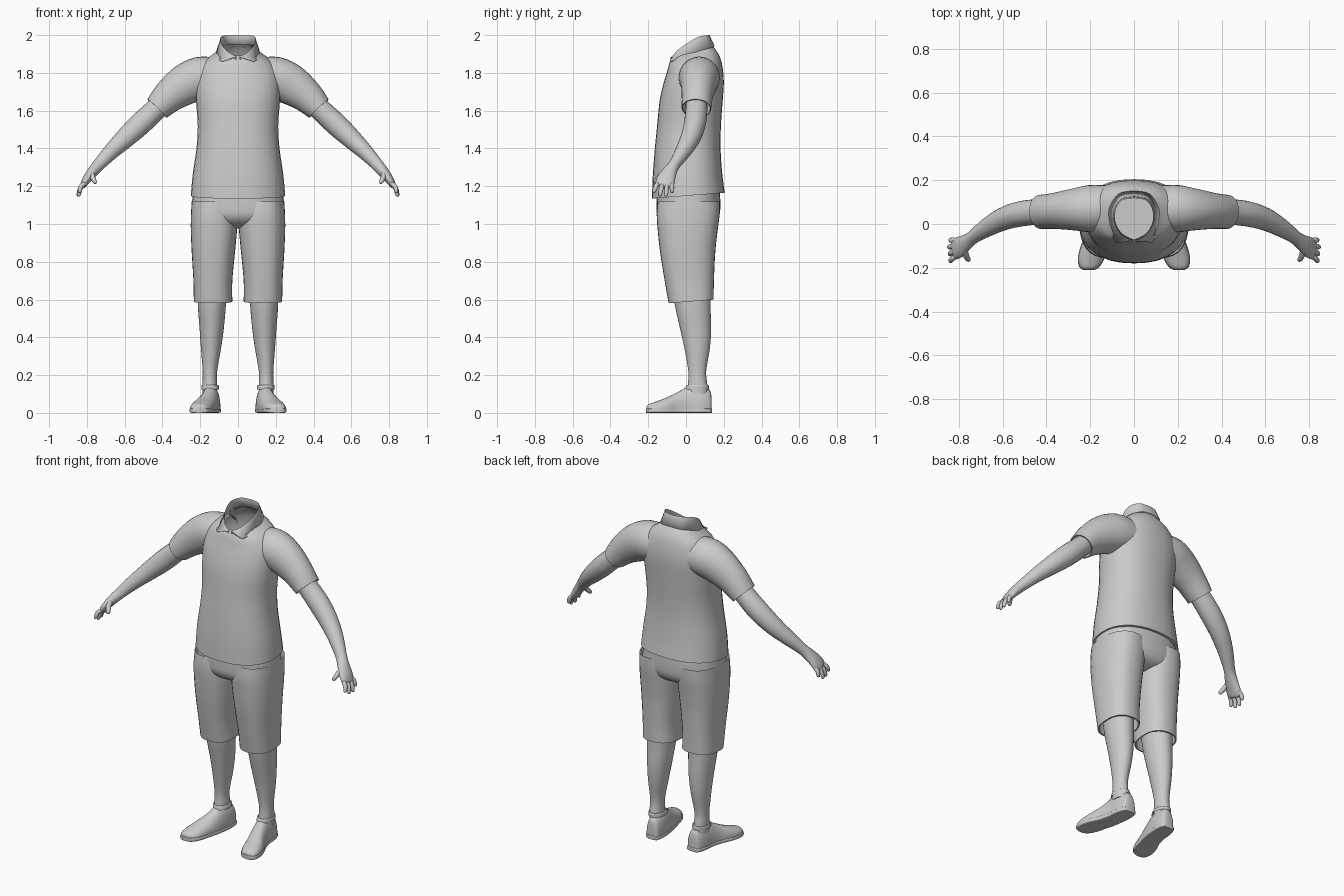
import bpy, bmesh, math
from mathutils import Vector

cube = bpy.data.objects.get("Cube")
if cube:
    bpy.data.objects.remove(cube, do_unlink=True)

grey = bpy.data.materials.new("plain grey")
grey.use_nodes = True
COLOUR = (0.6, 0.6, 0.6, 1)
grey.diffuse_color = COLOUR
grey.node_tree.nodes["Principled BSDF"].inputs["Base Color"].default_value = COLOUR

X, Y, Z = Vector((1, 0, 0)), Vector((0, 1, 0)), Vector((0, 0, 1))


def resample(keys, steps):
    """Smooth curve through tuples of any length."""
    ks = [Vector(k) for k in keys]
    out = []
    for i in range(len(ks) - 1):
        a, b, c, d = ks[max(i - 1, 0)], ks[i], ks[i + 1], ks[min(i + 2, len(ks) - 1)]
        for s in range(steps):
            t = s / steps
            out.append(0.5 * (2 * b + (c - a) * t + (2 * a - 5 * b + 4 * c - d) * t ** 2
                              + (3 * b - a - 3 * c + d) * t ** 3))
    return out + [ks[-1]]


def skin(name, rows, closed=True, caps=(), mirror=False):
    """Join rows of points into one smooth surface."""
    bm = bmesh.new()
    grid = [[bm.verts.new(p) for p in row] for row in rows]
    n = len(grid[0])
    for r, q in zip(grid, grid[1:]):
        for j in range(n if closed else n - 1):
            k = (j + 1) % n
            bm.faces.new((r[j], r[k], q[k], q[j]))
    for c in caps:
        bm.faces.new(grid[c])
    bmesh.ops.recalc_face_normals(bm, faces=bm.faces)
    mesh = bpy.data.meshes.new(name)
    bm.to_mesh(mesh)
    bm.free()
    mesh.materials.append(grey)
    ob = bpy.data.objects.new(name, mesh)
    bpy.context.collection.objects.link(ob)
    bpy.ops.object.select_all(action='DESELECT')
    ob.select_set(True)
    bpy.context.view_layer.objects.active = ob
    bpy.ops.object.shade_smooth_by_angle(angle=math.radians(45))
    if mirror:
        ob.modifiers.new("both sides", 'MIRROR')
    return ob


def oval(centre, u, v, power, n):
    pts = []
    for j in range(n):
        a = math.tau * j / n
        c, s = math.cos(a), math.sin(a)
        pts.append(centre + u * math.copysign(abs(c) ** (2 / power), c)
                   + v * math.copysign(abs(s) ** (2 / power), s))
    return pts


def with_lip(rows, scale=0.93):
    """Fold the last row inwards so an open hem shows cloth thickness."""
    def shrink(row, f):
        mid = sum(row, Vector()) / len(row)
        return [mid + (p - mid) * f for p in row]
    return rows + [shrink(rows[-1], scale), shrink(rows[-4], scale)]


def upright(name, keys, power=2.2, lip=False, caps=(), mirror=False):
    """Keys: z, left x, right x, front y, back y, tilt."""
    rows = []
    for z, x0, x1, y0, y1, tilt in resample(keys, 4):
        c = Vector(((x0 + x1) / 2, (y0 + y1) / 2, z))
        rows.append(oval(c, X * (x1 - x0) / 2, (Y + Z * tilt) * (y1 - y0) / 2, power, 32))
    return skin(name, with_lip(rows) if lip else rows, caps=caps, mirror=mirror)


def limb(name, keys, lip=False, caps=(), n=20, steps=4):
    """Keys: centre x, y, z, radius across, radius in the bending plane."""
    ks = resample(keys, steps)
    rows = []
    for i, k in enumerate(ks):
        t = (Vector(ks[min(i + 1, len(ks) - 1)][:3]) - Vector(ks[max(i - 1, 0)][:3])).normalized()
        u = (Y - t * Y.dot(t)).normalized()
        rows.append(oval(Vector(k[:3]), u * k[3], t.cross(u) * k[4], 2, n))
    return skin(name, with_lip(rows) if lip else rows, caps=caps, mirror=True)


# Shirt body, neck down to hem
half = [
    (1.925, .088, -.07, .125, .35), (1.9, .125, -.078, .155, .22),
    (1.865, .175, -.088, .182, .1), (1.81, .212, -.1, .196, .02),
    (1.74, .226, -.12, .2, 0), (1.65, .222, -.14, .194, 0),
    (1.52, .213, -.153, .185, 0), (1.4, .22, -.165, .183, 0),
    (1.26, .24, -.176, .192, .03), (1.15, .25, -.18, .205, .08)]
upright("shirt_body", [(z, -w, w, f, b, t) for z, w, f, b, t in half], 2.3, lip=True)

# Sleeves
limb("sleeve", [
    (.12, .072, 1.775, .105, .105), (.2, .07, 1.772, .108, .113),
    (.28, .066, 1.737, .095, .108), (.36, .06, 1.68, .083, .09),
    (.428, .055, 1.612, .078, .071)], lip=True, n=28)

# Folded collar: outer edge, ridge, and stand going back down into the neck
ridge = [(0, .125, 2.0), (.06, .112, 2.0), (.092, .06, 1.988),
         (.087, 0, 1.953), (.056, -.05, 1.915), (.008, -.076, 1.885)]
edge = [(0, .152, 1.94), (.07, .138, 1.935), (.112, .075, 1.918),
        (.115, .01, 1.893), (.106, -.045, 1.872), (.085, -.085, 1.865)]
ridge, edge = resample(ridge, 4), resample(edge, 4)
stand = [Vector((p.x * .95, .03 + (p.y - .03) * .93, p.z - .05)) for p in ridge]
collar = skin("collar", [edge, ridge, stand], closed=False, mirror=True)
thick = collar.modifiers.new("cloth", 'SOLIDIFY')
thick.thickness = .008

# Forearms and palms
limb("arm", [
    (.37, .055, 1.67, .056, .056), (.44, .055, 1.602, .058, .058),
    (.52, .046, 1.527, .058, .06), (.6, .022, 1.452, .052, .053),
    (.675, -.018, 1.38, .042, .042), (.735, -.06, 1.316, .031, .033),
    (.768, -.085, 1.278, .038, .029), (.8, -.106, 1.237, .049, .023),
    (.82, -.115, 1.205, .047, .016), (.826, -.118, 1.196, .03, .008)],
    caps=(0, -1))


# Fingers
def digit(name, base, tip, r):
    a, b = Vector(base), Vector(tip)
    bow = Vector((.008, 0, .006))
    keys = []
    for f, g in ((0, 1), (.45, 1), (.85, .85), (.97, .55), (1, .15)):
        p = a.lerp(b, f) + bow * math.sin(f * math.pi)
        keys.append((*p, r * g, r * g))
    limb(name, keys, caps=(0, -1), n=10, steps=2)


for i, (name, low) in enumerate((("index_finger", 1.165), ("middle_finger", 1.145),
                                 ("ring_finger", 1.145), ("little_finger", 1.165))):
    digit(name, (.812, -.148 + .024 * i, 1.215), (.838 + .004 * (i % 3), -.172 + .033 * i, low), .0125)
digit("thumb", (.772, -.11, 1.272), (.753, -.168, 1.215), .0145)

# Shorts: seat plus two legs
upright("shorts_seat", [
    (1.2, -.235, .235, -.155, .178, 0), (1.1, -.244, .244, -.157, .182, 0),
    (1.04, -.235, .235, -.15, .175, 0), (1.0, -.19, .19, -.115, .145, 0),
    (.975, -.1, .1, -.05, .08, 0)], 2.4, caps=(0, -1))
upright("shorts_leg", [
    (1.12, .006, .245, -.15, .18, 0), (1.05, .003, .249, -.155, .178, 0),
    (.97, .005, .25, -.15, .168, 0), (.85, .016, .245, -.137, .155, 0),
    (.7, .03, .236, -.113, .148, 0), (.59, .03, .234, -.092, .146, .08)],
    2.4, lip=True, mirror=True)

# Shins
upright("shin", [
    (.68, .06, .215, -.075, .13, 0), (.56, .065, .212, -.057, .13, 0),
    (.44, .076, .203, -.03, .133, 0), (.34, .09, .196, -.008, .126, 0),
    (.22, .11, .187, .012, .107, 0), (.15, .11, .188, .01, .113, 0),
    (.1, .11, .188, .005, .115, 0)], 2, caps=(0, -1), mirror=True)

# Shoes and soles, heel to toe: y, centre x, half width, height
shoe = resample([
    (.136, .136, .02, .07), (.126, .138, .038, .12), (.08, .142, .049, .142),
    (.02, .147, .05, .142), (-.04, .16, .053, .112), (-.1, .182, .059, .082),
    (-.16, .197, .057, .06), (-.198, .205, .04, .046), (-.209, .207, .016, .032)], 4)
upper, sole = [], []
for y, x, w, h in shoe:
    ring = oval(Vector((x, y, .022)), X * w, Z * (h - .022), 2.2, 28)
    upper.append([Vector((p.x, p.y, max(p.z, .006))) for p in ring])
    sole.append(oval(Vector((x, y * 1.01, .012)), X * (w + .003), Z * .012, 6, 28))
skin("shoe", upper, caps=(0, -1), mirror=True)
skin("sole", sole, caps=(0, -1), mirror=True)

# Rim round the shoe opening
upright("shoe_rim", [
    (.125, .1, .193, -.004, .122, 0), (.142, .101, .193, 0, .122, 0),
    (.148, .106, .19, .006, .117, 0), (.142, .113, .184, .014, .109, 0)], 2, mirror=True)
